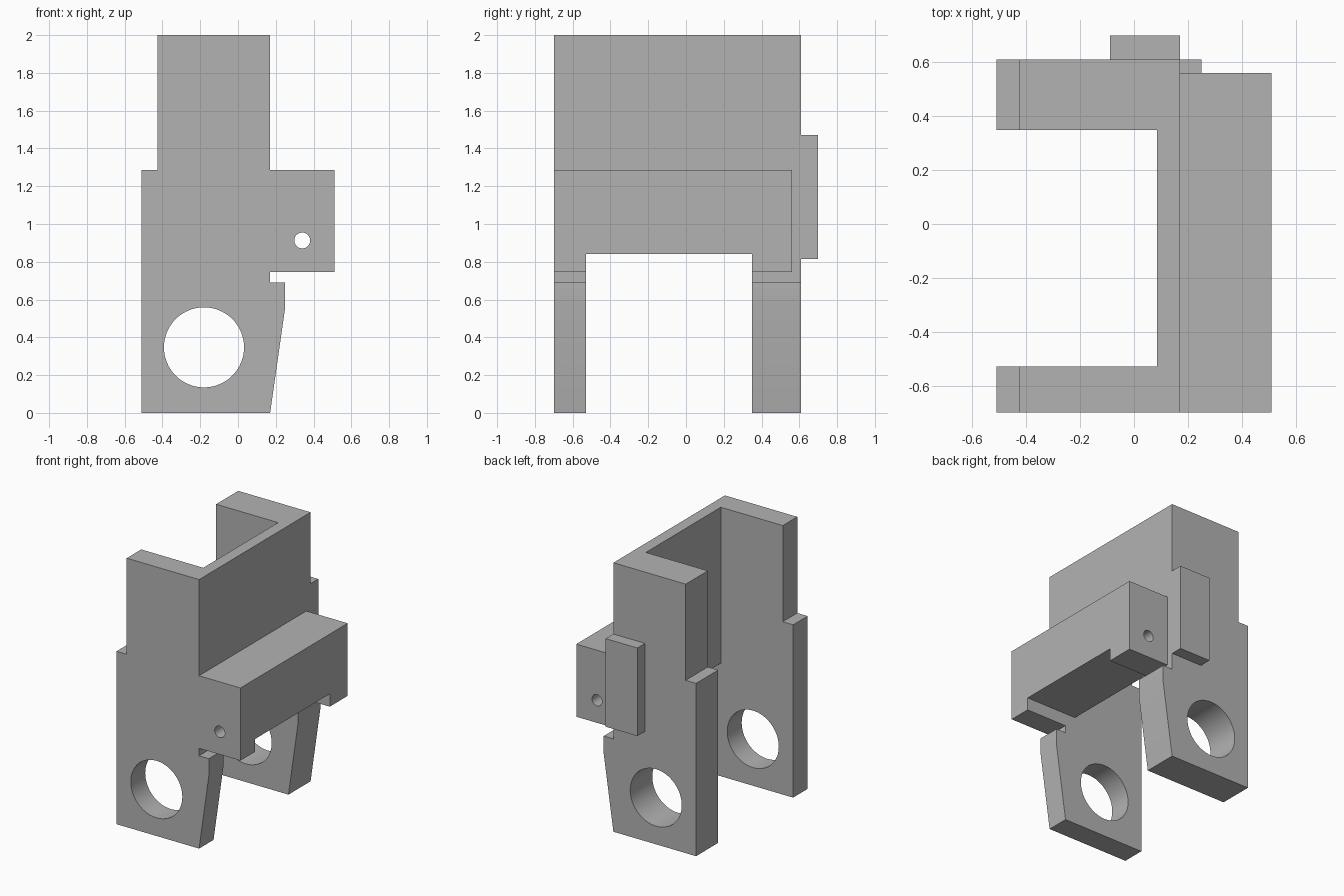
import bpy, bmesh, math
from mathutils import Vector

cube = bpy.data.objects.get("Cube")
if cube:
    bpy.data.objects.remove(cube, do_unlink=True)

grey = bpy.data.materials.new("plain_grey")
grey.use_nodes = True
colour = (0.45, 0.45, 0.45, 1)
grey.diffuse_color = colour
grey.node_tree.nodes["Principled BSDF"].inputs["Base Color"].default_value = colour


def prism(name, points, direction):
    """Extrude a closed outline of 3D points along a vector."""
    bm = bmesh.new()
    face = bm.faces.new([bm.verts.new(p) for p in points])
    new = bmesh.ops.extrude_face_region(bm, geom=[face])["geom"]
    moved = [v for v in new if isinstance(v, bmesh.types.BMVert)]
    bmesh.ops.translate(bm, verts=moved, vec=Vector(direction))
    bmesh.ops.recalc_face_normals(bm, faces=bm.faces)
    mesh = bpy.data.meshes.new(name)
    bm.to_mesh(mesh)
    bm.free()
    obj = bpy.data.objects.new(name, mesh)
    bpy.context.collection.objects.link(obj)
    mesh.materials.append(grey)
    return obj


def plate(name, outline, y0, y1):
    return prism(name, [(x, y0, z) for x, z in outline], (0, y1 - y0, 0))


def box_outline(x0, x1, z0, z1):
    return [(x0, z0), (x1, z0), (x1, z1), (x0, z1)]


def hole(name, x, z, radius):
    ring = [math.tau * i / 64 for i in range(64)]
    return plate(name, [(x + radius * math.cos(a), z + radius * math.sin(a)) for a in ring], -1, 1)


def combine(obj, other, operation):
    mod = obj.modifiers.new(operation.lower(), "BOOLEAN")
    mod.operation, mod.object, mod.solver = operation, other, "EXACT"
    bpy.context.view_layer.objects.active = obj
    bpy.ops.object.modifier_apply(modifier=mod.name)
    other.hide_render = True
    bpy.data.objects.remove(other, do_unlink=True)


FRONT, FRONT_IN, BACK_IN, BACK = -0.70, -0.53, 0.35, 0.61
WEB_IN, WEB_OUT, SHELF, ARCH, TOP = 0.085, 0.17, 1.285, 0.84, 2.0

# Side plates with a tapered foot and a narrower upper half
side = [(-0.51, 0), (WEB_OUT, 0), (0.25, 0.56), (0.25, 0.69), (WEB_OUT, 0.69),
        (WEB_OUT, TOP), (-0.425, TOP), (-0.425, SHELF), (-0.51, SHELF)]
bracket = plate("bracket_body", side, FRONT, FRONT_IN)
back_plate = plate("back_plate", side, BACK_IN, BACK)

# Wall joining the two plates
wall = plate("wall", box_outline(WEB_IN, WEB_OUT, ARCH, TOP), FRONT, BACK)

# Ledge with its underside cut away between the plates
ledge_end, ledge_low = 0.56, 0.745
ledge_side = [(FRONT, ledge_low), (FRONT_IN, ledge_low), (FRONT_IN, ARCH), (BACK_IN, ARCH),
              (BACK_IN, ledge_low), (ledge_end, ledge_low), (ledge_end, SHELF), (FRONT, SHELF)]
ledge = prism("ledge", [(WEB_OUT - 0.04, y, z) for y, z in ledge_side], (0.38, 0, 0))

# Raised pad on the back
pad = plate("pad", box_outline(-0.09, WEB_OUT, 0.815, 1.47), BACK - 0.05, 0.70)

for part in (back_plate, wall, ledge, pad):
    combine(bracket, part, "UNION")

# Large foot holes and the small pin hole through the ledge
combine(bracket, hole("foot_hole_cutter", -0.18, 0.347, 0.212), "DIFFERENCE")
combine(bracket, hole("pin_hole_cutter", 0.34, 0.913, 0.042), "DIFFERENCE")

# Merge coplanar faces so that no seams remain
bm = bmesh.new()
bm.from_mesh(bracket.data)
bmesh.ops.remove_doubles(bm, verts=bm.verts, dist=0.0001)
bmesh.ops.dissolve_limit(bm, angle_limit=0.01, verts=bm.verts, edges=bm.edges)
bm.to_mesh(bracket.data)
bm.free()

bracket.select_set(True)
bpy.context.view_layer.objects.active = bracket
bpy.ops.object.shade_smooth_by_angle(angle=math.radians(30))
